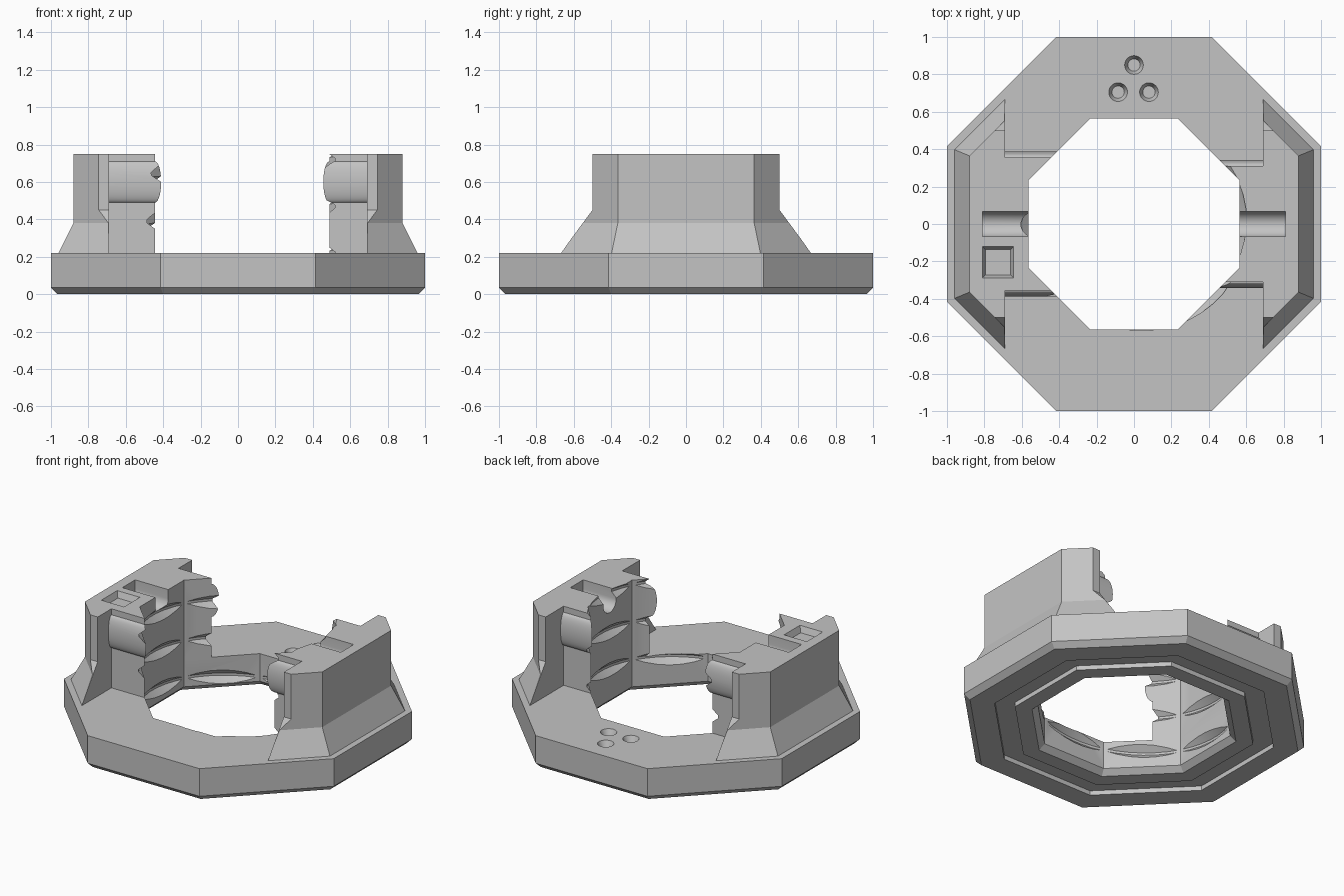
import bpy, bmesh, math
from mathutils import Matrix, Vector

cube = bpy.data.objects.get("Cube")
if cube:
    bpy.data.objects.remove(cube)

grey = bpy.data.materials.new("plain grey")
grey.use_nodes = True
colour = (0.55, 0.55, 0.55, 1)
grey.diffuse_color = colour
grey.node_tree.nodes["Principled BSDF"].inputs["Base Color"].default_value = colour

HOLE = 0.565    # apothem of the central opening
TOP = 0.75      # top of the towers
DECK = 0.22     # top of the base ring


def finish(name, bm):
    bmesh.ops.recalc_face_normals(bm, faces=bm.faces)
    mesh = bpy.data.meshes.new(name)
    bm.to_mesh(mesh)
    bm.free()
    mesh.materials.append(grey)
    ob = bpy.data.objects.new(name, mesh)
    bpy.context.collection.objects.link(ob)
    return ob


def octagon(bm, apothem, z):
    r = apothem / math.cos(math.pi / 8)
    return [bm.verts.new((r * math.cos(a), r * math.sin(a), z))
            for a in [(i + 0.5) * math.pi / 4 for i in range(8)]]


def bridge(bm, a, b):
    for i in range(len(a)):
        j = (i + 1) % len(a)
        bm.faces.new((a[i], a[j], b[j], b[i]))


def octagon_loft(name, profile, ring=False):
    """Stack octagons given as (apothem, z); a ring closes on itself."""
    bm = bmesh.new()
    loops = [octagon(bm, *p) for p in profile]
    for a, b in zip(loops, loops[1:]):
        bridge(bm, a, b)
    if ring:
        bridge(bm, loops[-1], loops[0])
    else:
        bm.faces.new(loops[0])
        bm.faces.new(loops[-1])
    return finish(name, bm)


def box(name, lo, hi):
    bm = bmesh.new()
    lo, hi = Vector(lo), Vector(hi)
    size = hi - lo
    bmesh.ops.create_cube(bm, size=1, matrix=Matrix.Translation((lo + hi) / 2) @ Matrix.Diagonal((*size, 1)))
    return finish(name, bm)


def cone(name, centre, r1, r2, depth, segments=32, turn=Matrix(), squash=1):
    bm = bmesh.new()
    m = Matrix.Translation(centre) @ Matrix.Diagonal((1, squash, 1, 1)) @ turn
    bmesh.ops.create_cone(bm, cap_ends=True, segments=segments, radius1=r1, radius2=r2, depth=depth, matrix=m)
    return finish(name, bm)


def prism_x(name, outline, x0, x1):
    """Extrude a (y, z) outline along x."""
    bm = bmesh.new()
    ends = [[bm.verts.new((x, y, z)) for y, z in outline] for x in (x0, x1)]
    bridge(bm, *ends)
    bm.faces.new(ends[0])
    bm.faces.new(ends[1])
    return finish(name, bm)


def combine(ob, tool, operation, keep=False):
    mod = ob.modifiers.new(operation, 'BOOLEAN')
    mod.operation = operation
    mod.solver = 'EXACT'
    mod.object = tool
    bpy.context.view_layer.objects.active = ob
    bpy.ops.object.modifier_apply(modifier=mod.name)
    if not keep:
        bpy.data.objects.remove(tool)


def thread_cutter(pitch=0.25, start=0.24, turns=5, steps=48):
    """Helical V-shaped cutter that only bites the middle of each flat."""
    bm = bmesh.new()
    sections = []
    for i in range(turns * steps + 1):
        a = 2 * math.pi * i / steps
        z = start + pitch * (i / steps - 2)
        sections.append([bm.verts.new((r * math.cos(a), r * math.sin(a), z + dz))
                         for r, dz in ((0.52, -0.09), (0.604, -0.008), (0.604, 0.008), (0.52, 0.09))])
    for a, b in zip(sections, sections[1:]):
        bridge(bm, a, b)
    bm.faces.new(sections[0])
    bm.faces.new(sections[-1])
    return finish("thread_cutter", bm)


along_x = Matrix.Rotation(math.pi / 2, 4, 'Y')
thread = thread_cutter()

# Base ring with chamfered edges and a shallow groove underneath
base = octagon_loft("base_ring", [
    (HOLE, DECK), (1, DECK), (1, 0.035), (0.965, 0), (0.82, 0), (0.82, 0.03),
    (0.7, 0.03), (0.7, 0), (0.6, 0), (HOLE, 0.035)], ring=True)
combine(base, thread, 'DIFFERENCE', keep=True)

# Three countersunk dimples at the back
for x, y in ((0, 0.85), (-0.085, 0.705), (0.08, 0.705)):
    combine(base, cone("dimple", (x, y, DECK), 0.033, 0.067, 0.08), 'DIFFERENCE')


def make_tower(name, side, half):
    # Flared outer shell, trimmed to its side outline
    tower = octagon_loft(name, [(0.96, DECK), (0.88, 0.38), (0.88, TOP)])
    outline = [(-0.67, DECK), (0.67, DECK), (0.5, 0.45), (0.5, 0.8), (-0.5, 0.8), (-0.5, 0.45)]
    # the trim reaches just below the deck so that the cut is clean
    outline = [(y * 1.022, z - 0.02) if z == DECK else (y, z) for y, z in outline]
    combine(tower, prism_x("trim", outline, side * 0.69, side * 1.1), 'INTERSECT')
    # Inner block with a rounded rib on each end
    xs = sorted((side * 0.38, side * 0.72))
    block = box("block", (xs[0], -half, DECK), (xs[1], half, TOP))
    for s in (-1, 1):
        rib = cone("rib", (side * 0.55, s * half, 0.6), 0.11, 0.11, 0.34, 40, along_x, 0.3)
        combine(block, rib, 'UNION')
    combine(tower, block, 'UNION')
    # Central opening and thread
    combine(tower, octagon_loft("bore", [(HOLE, 0), (HOLE, 1)]), 'DIFFERENCE')
    combine(tower, thread, 'DIFFERENCE', keep=True)
    # Round-bottomed slot in the top
    slot = cone("slot", (side * 0.63, 0, 0.69), 0.068, 0.068, 0.36, 32, along_x)
    xs = sorted((side * 0.45, side * 0.81))
    combine(slot, box("slot_top", (xs[0], -0.068, 0.69), (xs[1], 0.068, 0.8)), 'UNION')
    combine(tower, slot, 'DIFFERENCE')
    return tower


right_tower = make_tower("right_tower", -1, 0.355)
left_tower = make_tower("left_tower", 1, 0.31)

# Square pocket with sloping sides on the right tower
quarter = Matrix.Rotation(math.pi / 4, 4, 'Z')
pocket = cone("pocket", (-0.727, -0.205, TOP), 0.068 * math.sqrt(2), 0.1 * math.sqrt(2), 0.08, 4, quarter)
combine(right_tower, pocket, 'DIFFERENCE')
bpy.data.objects.remove(thread)

for ob in (base, right_tower, left_tower):
    bpy.ops.object.select_all(action='DESELECT')
    ob.select_set(True)
    bpy.context.view_layer.objects.active = ob
    bpy.ops.object.shade_smooth_by_angle(angle=math.radians(20))
